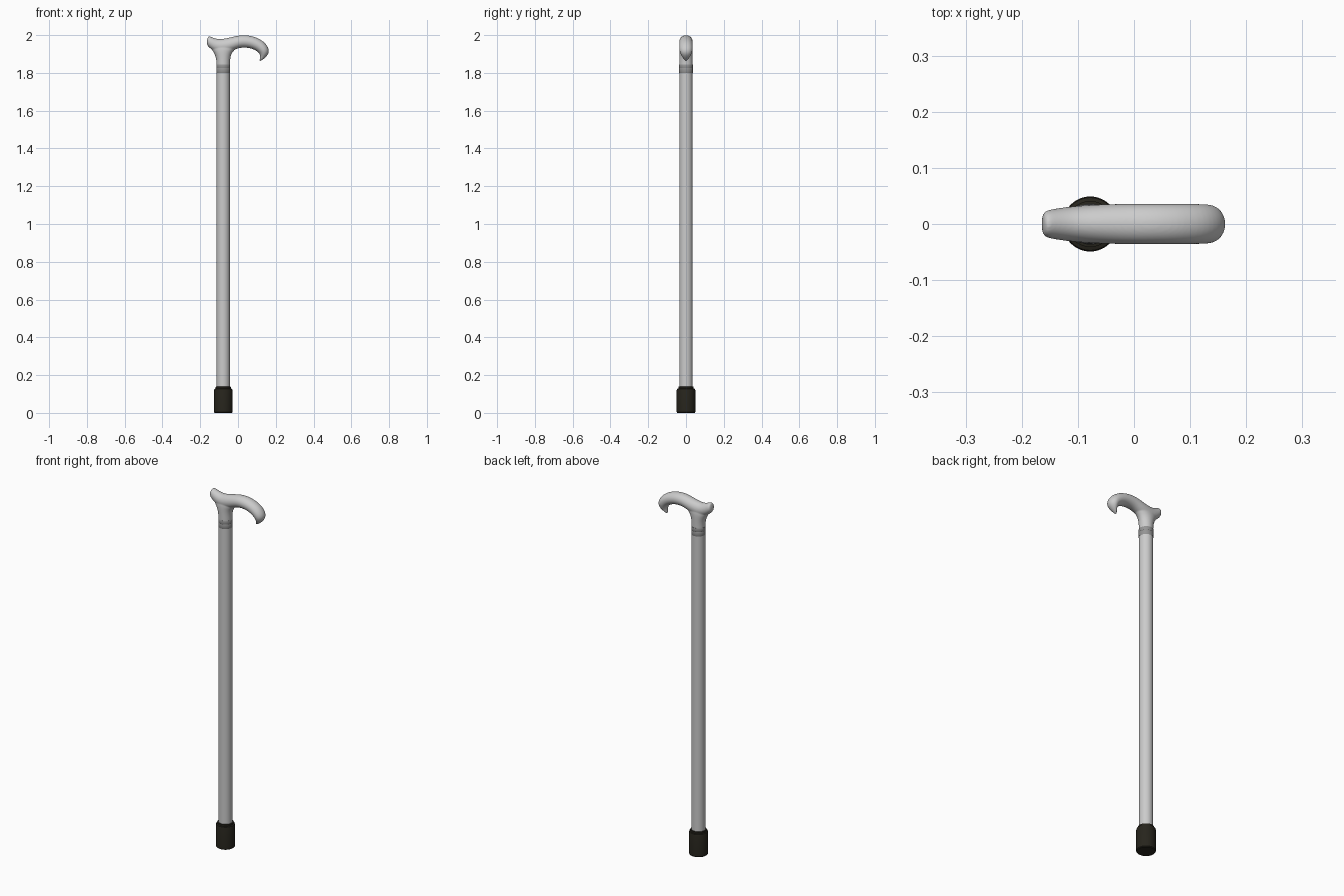
import bpy, bmesh, math

if "Cube" in bpy.data.objects:
    bpy.data.objects.remove(bpy.data.objects["Cube"])

CX = -0.078  # shaft axis


def finish(name, bm, color=None):
    bmesh.ops.recalc_face_normals(bm, faces=bm.faces)
    me = bpy.data.meshes.new(name)
    bm.to_mesh(me)
    bm.free()
    ob = bpy.data.objects.new(name, me)
    bpy.context.collection.objects.link(ob)
    if color:
        mat = bpy.data.materials.new(name + "_material")
        mat.diffuse_color = (*color, 1)
        mat.use_nodes = True
        mat.node_tree.nodes["Principled BSDF"].inputs["Base Color"].default_value = mat.diffuse_color
        me.materials.append(mat)
    return ob


def loft(bm, rings):
    """Skin a list of closed rings and cap both ends."""
    vs = [[bm.verts.new(p) for p in ring] for ring in rings]
    n = len(vs[0])
    for a, b in zip(vs, vs[1:]):
        for i in range(n):
            j = (i + 1) % n
            bm.faces.new((a[i], a[j], b[j], b[i]))
    bm.faces.new(vs[0])
    bm.faces.new(vs[-1])


def section(tx, tz, bx, bz, w, n=24):
    """Ellipse spanned by a top point, a bottom point and a half width in y."""
    ring = []
    for i in range(n):
        a = 2 * math.pi * i / n
        t = math.cos(a) / 2
        ring.append(((tx + bx) / 2 + (tx - bx) * t, w * math.sin(a),
                     (tz + bz) / 2 + (tz - bz) * t))
    return ring


def turned(name, profile, color=None, n=48):
    """Round part from (radius, z) pairs on the shaft axis."""
    bm = bmesh.new()
    loft(bm, [section(CX + r, z, CX - r, z, r, n) for r, z in profile])
    ob = finish(name, bm, color)
    bpy.ops.object.select_all(action='DESELECT')
    ob.select_set(True)
    bpy.context.view_layer.objects.active = ob
    bpy.ops.object.shade_smooth_by_angle(angle=math.radians(35))
    return ob


# Shaft, rubber foot and collar
turned("shaft", [(0.0355, 0.08), (0.0355, 1.805)])
turned("rubber_foot", [(0.046, 0), (0.049, 0.004), (0.049, 0.12), (0.047, 0.127),
                       (0.041, 0.129), (0.041, 0.138), (0.036, 0.139)],
       (0.02, 0.018, 0.012))
turned("collar", [(0.036, 1.80), (0.0368, 1.802), (0.0368, 1.823), (0.036, 1.825),
                  (0.0368, 1.827), (0.0368, 1.843), (0.036, 1.845)],
       (0.3, 0.3, 0.3))

# Handle grip: sections from the blunt heel to the pointed hook
grip = [
    (-0.160, 1.997, -0.168, 1.953, 0.022),
    (-0.145, 1.992, -0.155, 1.935, 0.026),
    (-0.115, 1.980, -0.120, 1.910, 0.031),
    (-0.085, 1.978, -0.085, 1.900, 0.034),
    (-0.040, 1.988, -0.035, 1.915, 0.036),
    (0.000, 1.998, 0.000, 1.931, 0.036),
    (0.040, 2.001, 0.035, 1.935, 0.036),
    (0.090, 1.992, 0.070, 1.930, 0.036),
    (0.138, 1.967, 0.098, 1.917, 0.036),
    (0.162, 1.934, 0.115, 1.902, 0.035),
    (0.165, 1.908, 0.118, 1.889, 0.028),
    (0.151, 1.885, 0.116, 1.876, 0.017),
    (0.121, 1.862, 0.112, 1.862, 0.005),
]
# Handle neck: (left x, right x, z, half depth), flaring into the grip
neck = [
    (-0.114, -0.042, 1.820, 0.036),
    (-0.114, -0.042, 1.850, 0.036),
    (-0.116, -0.041, 1.875, 0.036),
    (-0.122, -0.037, 1.895, 0.036),
    (-0.133, -0.026, 1.915, 0.036),
    (-0.148, 0.000, 1.936, 0.034),
    (-0.130, -0.010, 1.955, 0.026),
]
bm = bmesh.new()
loft(bm, [section(*s) for s in grip])
loft(bm, [section(r, z, l, z, w) for l, r, z, w in neck])
handle = finish("handle", bm)

# Fuse grip and neck into one smooth body
handle.modifiers.new("round", 'SUBSURF').levels = 2
handle.modifiers["round"].render_levels = 2
fuse = handle.modifiers.new("fuse", 'REMESH')
fuse.mode = 'VOXEL'
fuse.voxel_size = 0.003
fuse.use_smooth_shade = True
soften = handle.modifiers.new("soften", 'SMOOTH')
soften.factor = 0.5
soften.iterations = 6
